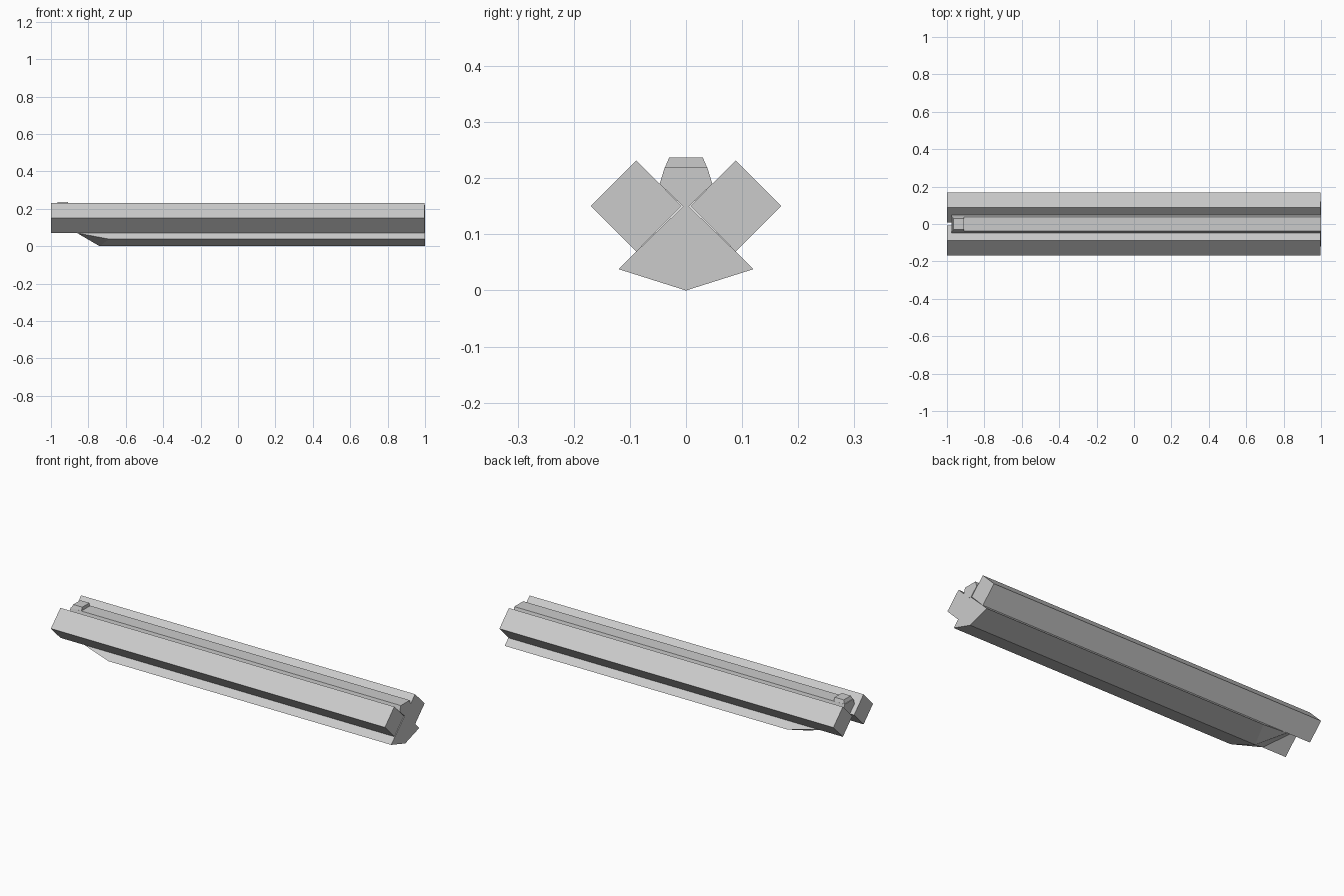
import bpy
import bmesh

cube = bpy.data.objects.get("Cube")
if cube:
    bpy.data.objects.remove(cube, do_unlink=True)

grey = bpy.data.materials.new("plain grey")
grey.use_nodes = True
grey.diffuse_color = (0.6, 0.6, 0.6, 1)
grey.node_tree.nodes["Principled BSDF"].inputs["Base Color"].default_value = (0.6, 0.6, 0.6, 1)


def finish(name, bm):
    bmesh.ops.recalc_face_normals(bm, faces=bm.faces)
    mesh = bpy.data.meshes.new(name)
    bm.to_mesh(mesh)
    bm.free()
    mesh.materials.append(grey)
    obj = bpy.data.objects.new(name, mesh)
    bpy.context.collection.objects.link(obj)
    return obj


def loft(name, start, end):
    """Skin two matching rings of points and cap both ends."""
    bm = bmesh.new()
    a = [bm.verts.new(p) for p in start]
    b = [bm.verts.new(p) for p in end]
    n = len(a)
    for i in range(n):
        j = (i + 1) % n
        bm.faces.new((a[i], a[j], b[j], b[i]))
    caps = [bm.faces.new(a), bm.faces.new(b)]
    bmesh.ops.triangulate(bm, faces=caps)
    return finish(name, bm)


def prism(name, profile, x0, x1):
    return loft(name, [(x0, y, z) for y, z in profile], [(x1, y, z) for y, z in profile])


# Two square rails turned onto their edges
half = 0.081
for side, label in ((-1, "right"), (1, "left")):
    cy, cz = side * 0.0885, 0.1505
    prism("rail_" + label,
          [(cy - half, cz), (cy, cz + half), (cy + half, cz), (cy, cz - half)], -1, 0.997)

# Top rib filling the groove between the rails
prism("top_rib", [(0, 0.145), (0.047, 0.19), (0.038, 0.219),
                  (-0.038, 0.219), (-0.047, 0.19)], -0.975, 1)

# Keel halves under the rails, with a raked nose
for side, label in ((-1, "right"), (1, "left")):
    nose = [(-0.74, 0, 0), (-0.69, side * 0.12, 0.038),
            (-0.86, side * 0.088, 0.07), (-0.975, 0, 0.155)]
    loft("keel_" + label, nose, [(1, y, z) for x, y, z in nose])

# Small tapered tab on top of the rib
x0, x1 = -0.972, -0.91
base = [(x0, -0.038, 0.218), (x1, -0.038, 0.218), (x1, 0.038, 0.218), (x0, 0.038, 0.218)]
top = [(x0 + 0.008, -0.03, 0.237), (x1, -0.03, 0.237), (x1, 0.03, 0.237), (x0 + 0.008, 0.03, 0.237)]
loft("sight_tab", base, top)
